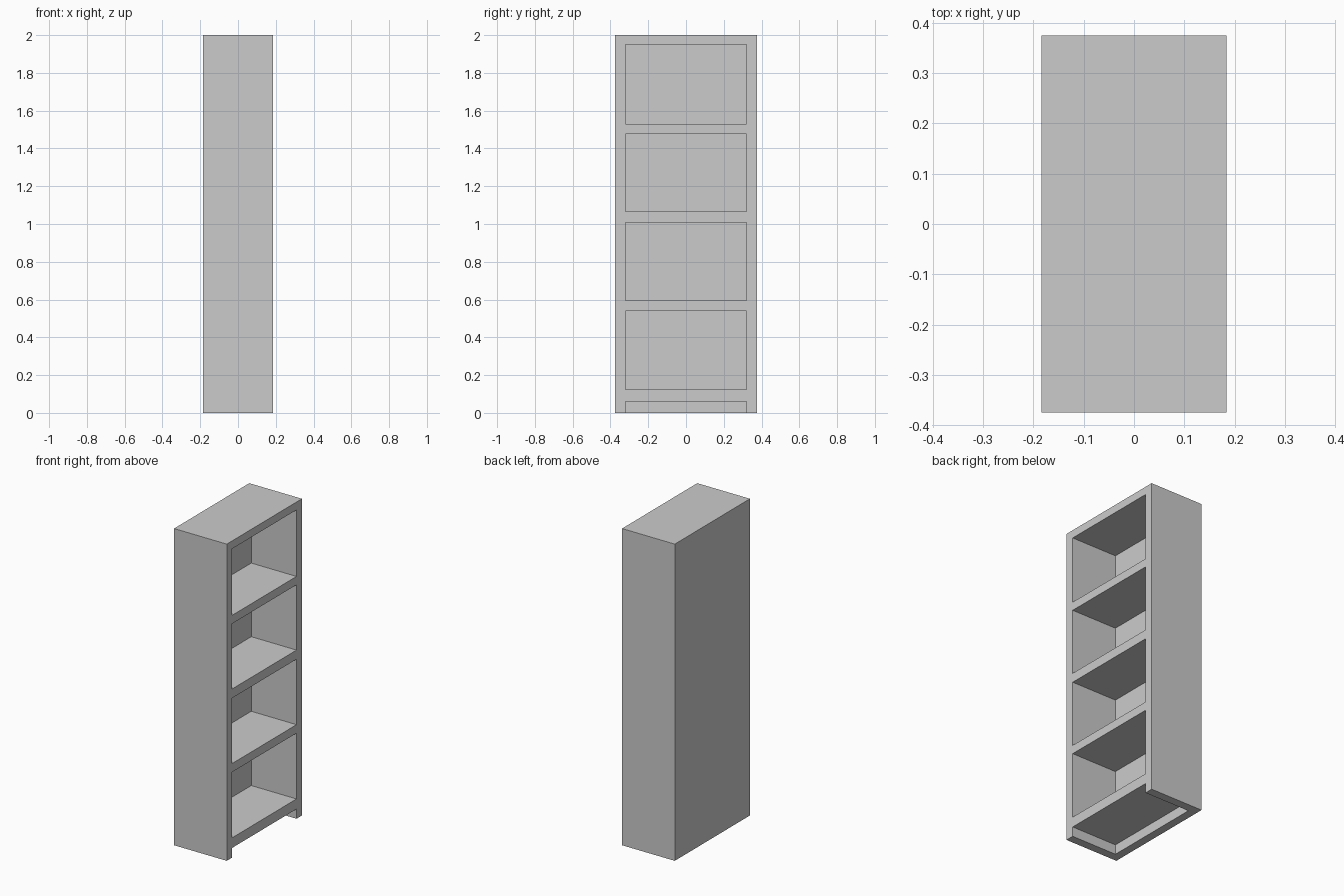
import bpy

if "Cube" in bpy.data.objects:
    bpy.data.objects.remove(bpy.data.objects["Cube"])

DEPTH, WIDTH, HEIGHT = 0.368, 0.75, 2.0
INNER_Y = 0.321          # half width of every opening
BACK_X = -0.132          # inner face of the back panel


def box(name, lo, hi):
    bpy.ops.mesh.primitive_cube_add(size=1, location=[(a + b) / 2 for a, b in zip(lo, hi)])
    ob = bpy.context.object
    ob.name = name
    ob.scale = [b - a for a, b in zip(lo, hi)]
    bpy.ops.object.transform_apply(location=False, rotation=False, scale=True)
    return ob


# Solid cabinet block, open side faces +x
cabinet = box("bookcase", (-DEPTH / 2, -WIDTH / 2, 0), (DEPTH / 2, WIDTH / 2, HEIGHT))

# Toe recess under the lowest shelf, then four shelf compartments
openings = [(-0.1, 0.061), (0.125, 0.540), (0.594, 1.007), (1.065, 1.477), (1.530, 1.950)]
cutters = []
for i, (z0, z1) in enumerate(openings):
    cutter = box(f"opening_cutter_{i}", (BACK_X, -INNER_Y, z0), (DEPTH, INNER_Y, z1))
    cutter.hide_render = True
    cutters.append(cutter)
    mod = cabinet.modifiers.new(f"opening_{i}", 'BOOLEAN')
    mod.operation = 'DIFFERENCE'
    mod.solver = 'EXACT'
    mod.object = cutter

# Bake the openings and remove the cutters
bpy.ops.object.select_all(action='DESELECT')
cabinet.select_set(True)
bpy.context.view_layer.objects.active = cabinet
for mod in list(cabinet.modifiers):
    bpy.ops.object.modifier_apply(modifier=mod.name)
for cutter in cutters:
    bpy.data.objects.remove(cutter, do_unlink=True)
